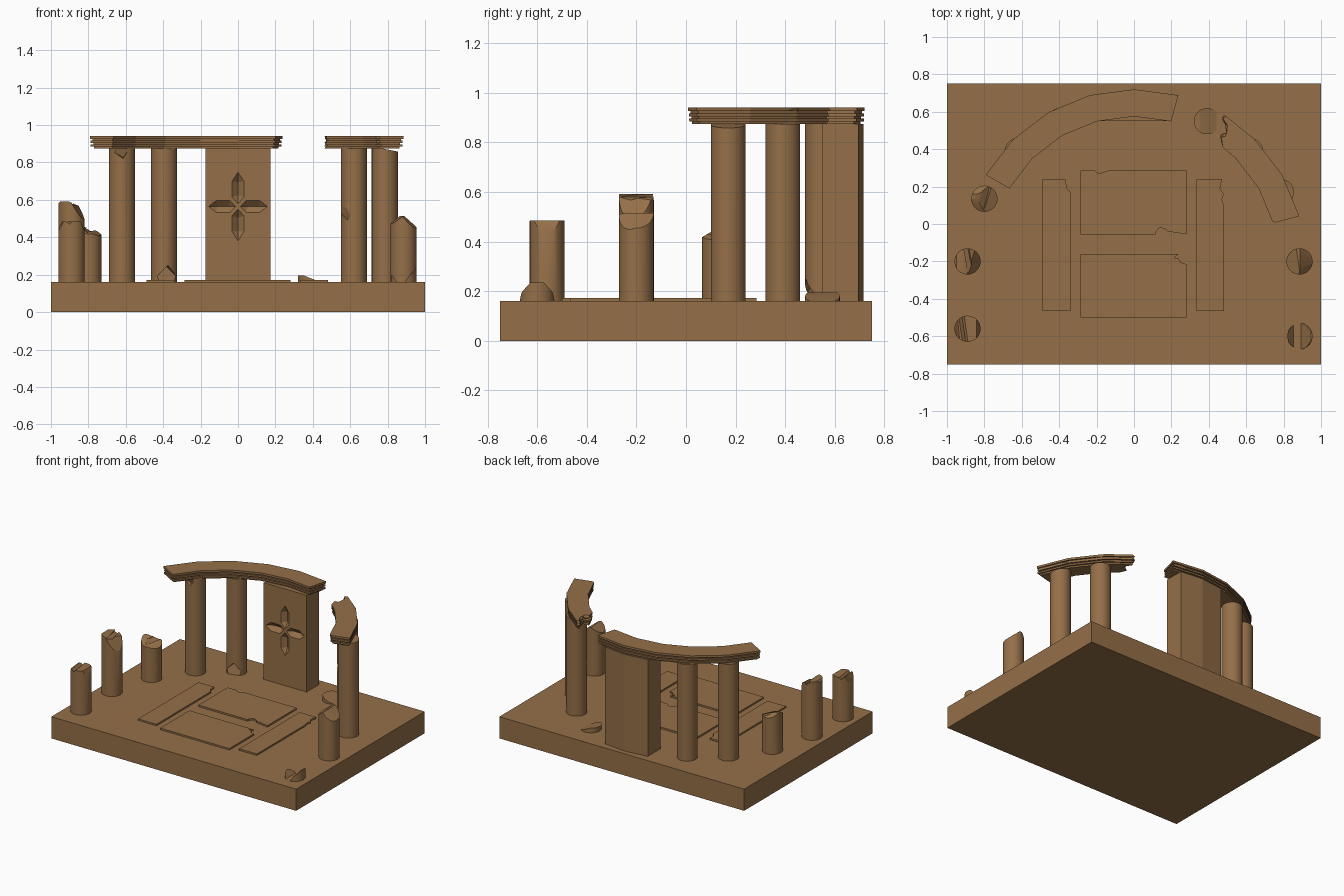
import bpy, bmesh, math, random
from mathutils import Vector, Matrix, Euler

if "Cube" in bpy.data.objects:
    bpy.data.objects.remove(bpy.data.objects["Cube"])

random.seed(4)
FLOOR, BEAM = 0.16, 0.874
stone = bpy.data.materials.new("sandstone")
stone.diffuse_color = (0.30, 0.16, 0.065, 1)
stone.use_nodes = True
stone.node_tree.nodes["Principled BSDF"].inputs["Base Color"].default_value = stone.diffuse_color


def finish(name, bm, smooth=False):
    bmesh.ops.recalc_face_normals(bm, faces=bm.faces)
    me = bpy.data.meshes.new(name)
    bm.to_mesh(me)
    bm.free()
    ob = bpy.data.objects.new(name, me)
    bpy.context.collection.objects.link(ob)
    me.materials.append(stone)
    bpy.ops.object.select_all(action='DESELECT')
    ob.select_set(True)
    bpy.context.view_layer.objects.active = ob
    if smooth:
        bpy.ops.object.shade_smooth_by_angle(angle=math.radians(30))
    return ob


def prism(name, outline, z0, z1):
    bm = bmesh.new()
    face = bm.faces.new([bm.verts.new((x, y, z0)) for x, y in outline])
    ext = bmesh.ops.extrude_face_region(bm, geom=[face])
    for v in ext["geom"]:
        if isinstance(v, bmesh.types.BMVert):
            v.co.z = z1
    return finish(name, bm)


def subtract(ob, bm):
    cutter = finish("cutter", bm)
    cutter.hide_render = True
    mod = ob.modifiers.new("cut", 'BOOLEAN')
    mod.operation, mod.solver, mod.object = 'DIFFERENCE', 'EXACT', cutter
    bpy.context.view_layer.objects.active = ob
    bpy.ops.object.modifier_apply(modifier=mod.name)
    bpy.data.objects.remove(cutter)


def chip(ob, loc, size, rot):
    bm = bmesh.new()
    bmesh.ops.create_cube(bm, size=1, matrix=Matrix.LocRotScale(
        Vector(loc), Euler([math.radians(a) for a in rot]), Vector(size)))
    subtract(ob, bm)


def column(name, x, y, top=BEAM, breaks=()):
    """Round shaft; each break (z, slope_x, slope_y) is a plane cutting off the top."""
    bm = bmesh.new()
    h = top - FLOOR
    bmesh.ops.create_cone(bm, cap_ends=True, segments=32, radius1=0.07, radius2=0.07, depth=h,
                          matrix=Matrix.Translation((x, y, FLOOR + h / 2)))
    for z, sx, sy in breaks:
        cut = bmesh.ops.bisect_plane(bm, geom=bm.verts[:] + bm.edges[:] + bm.faces[:],
                                     plane_co=(x, y, z), plane_no=(-sx, -sy, 1), clear_outer=True)
        edges = [e for e in cut["geom_cut"] if isinstance(e, bmesh.types.BMEdge)]
        bmesh.ops.contextual_create(bm, geom=edges)
    return finish(name, bm, True)


# moulding of the curved beam: (height, inset)
MOULD = [(0.874, .016), (0.885, .016), (0.885, .003), (0.897, .003), (0.897, .014), (0.905, .014),
         (0.905, .003), (0.917, .003), (0.917, .011), (0.926, .011), (0.926, 0), (0.941, 0)]


def beam(name, angles, broken=False):
    """Sweep the moulding round the arc; angles are measured clockwise from +y."""
    n = 8 if broken else 1
    bm = bmesh.new()
    jag = [random.uniform(-.02, .02) for _ in range(n + 1)]
    rings = []
    for k, a in enumerate(angles):
        grid = []
        for z, d in MOULD:
            row = []
            for j in range(n + 1):
                r = 0.77 + d + (0.145 - 2 * d) * j / n
                t = math.radians(a)
                if k == 0 and broken:
                    t = math.asin((0.485 + jag[j] + random.uniform(-.008, .008)) / r)
                elif k == 0:
                    t += d / r
                elif k == len(angles) - 1:
                    t -= d / r
                row.append(bm.verts.new((r * math.sin(t), r * math.cos(t) - 0.195, z)))
            grid.append(row)
        rings.append(grid)
    L = len(MOULD) - 1
    for A, B in zip(rings, rings[1:]):
        for i in range(L):
            for j in (0, n):
                bm.faces.new((A[i][j], A[i + 1][j], B[i + 1][j], B[i][j]))
        for j in range(n):
            for i in (0, L):
                bm.faces.new((A[i][j], A[i][j + 1], B[i][j + 1], B[i][j]))
    for G in (rings[0], rings[-1]):
        for i in range(L):
            for j in range(n):
                bm.faces.new((G[i][j], G[i][j + 1], G[i + 1][j + 1], G[i + 1][j]))
    bmesh.ops.delete(bm, geom=[v for v in bm.verts if not v.link_faces], context='VERTS')
    return finish(name, bm)


# base block
prism("base", [(-1, -.75), (1, -.75), (1, .75), (-1, .75)], 0, FLOOR)

# four chipped paving slabs
SLABS = {
    "paving_back": [(-.285, -.055), (.115, -.055), (.12, -.035), (.14, -.02), (.165, -.025), (.18, -.04),
                    (.28, -.055), (.28, .285), (-.14, .285), (-.19, .27), (-.21, .285), (-.285, .285)],
    "paving_front": [(-.285, -.5), (.28, -.5), (.28, -.215), (.25, -.205), (.24, -.185), (.215, -.18),
                     (.24, -.16), (-.285, -.16)],
    "paving_left": [(-.49, -.465), (-.34, -.465), (-.34, .17), (-.36, .19), (-.365, .24), (-.49, .24)],
    "paving_right": [(.335, -.465), (.48, -.465), (.48, .10), (.47, .13), (.48, .16), (.46, .19),
                     (.47, .24), (.335, .24)],
}
for name, outline in SLABS.items():
    prism(name, outline, FLOOR, 0.172)

# carved wall panel with a recessed four-petal flower
wall = prism("wall_panel", [(-.175, .55), (.175, .55), (.175, .695), (0, .715), (-.175, .695)], FLOOR, BEAM)
for k in range(4):
    bm = bmesh.new()
    s = 1 if k % 2 else 0.86
    turn = Matrix.Translation((0, .55, .565)) @ Matrix.Rotation(k * math.pi / 2, 4, 'Y')
    for u, v, d in [(.012, 0, 0), (.05, .033, 0), (.05, -.033, 0), (.135, .033, 0), (.135, -.033, 0),
                    (.185, 0, 0), (.06, 0, .03), (.13, 0, .03)]:
        bm.verts.new(turn @ Vector((u * s, d - .001, v)))
    bmesh.ops.convex_hull(bm, input=bm.verts)
    subtract(wall, bm)

# columns that still carry the beam
c = column("column_left_outer", -.62, .39)
chip(c, (-.63, .315, .86), (.07, .03, .05), (20, 30, 10))
c = column("column_left_inner", -.395, .55)
chip(c, (-.375, .475, .18), (.1, .05, .1), (-20, 45, 0))
c = column("column_right_inner", .62, .39)
chip(c, (.565, .335, .53), (.07, .03, .05), (15, 30, -40))
column("column_right_outer", .785, .17, BEAM, [(.872, -.2, 0)])

# broken columns
c = column("broken_column_left_mid", -.89, -.2, .592, [(.585, -.45, 0), (.61, -1.7, .4), (.645, .9, 0)])
chip(c, (-.875, -.2, .60), (.03, .2, .06), (0, 25, 12))
c = column("broken_column_left_front", -.89, -.56, .485, [(.6, -2.4, 0), (.59, 2.2, .2)])
chip(c, (-.91, -.56, .49), (.025, .2, .03), (0, 40, 8))
c = column("broken_column_left_back", -.8, .135, .46, [(.44, -.4, .2), (.46, 0, .6), (.48, 0, -.8)])
chip(c, (-.79, .13, .46), (.04, .2, .06), (0, 35, -15))
column("broken_column_right_mid", .885, -.2, .515, [(.517, -.9, 0), (.52, .7, .1), (.54, -1.2, .5)])
column("column_shard_large", .885, -.6, .235, [(.15, 1.4, 0), (.265, 0, 1.1), (.265, 0, -1.1)])
column("column_shard_small", .89, -.6, .205, [(.11, -1.3, 0)])
column("column_stub_back", .39, .55, .195, [(.18, -.4, 0)])

# two surviving lengths of curved beam
b = beam("beam_left", [-60, -45, -30, -15, 0, 15])
chip(b, (-.70, .425, .935), (.03, .06, .05), (0, 25, -40))
b = beam("beam_right", [36, 45, 60, 75], True)
chip(b, (.675, .44, .935), (.03, .06, .04), (0, 20, 45))
chip(b, (.74, .0, .93), (.08, .03, .12), (10, 0, -25))
